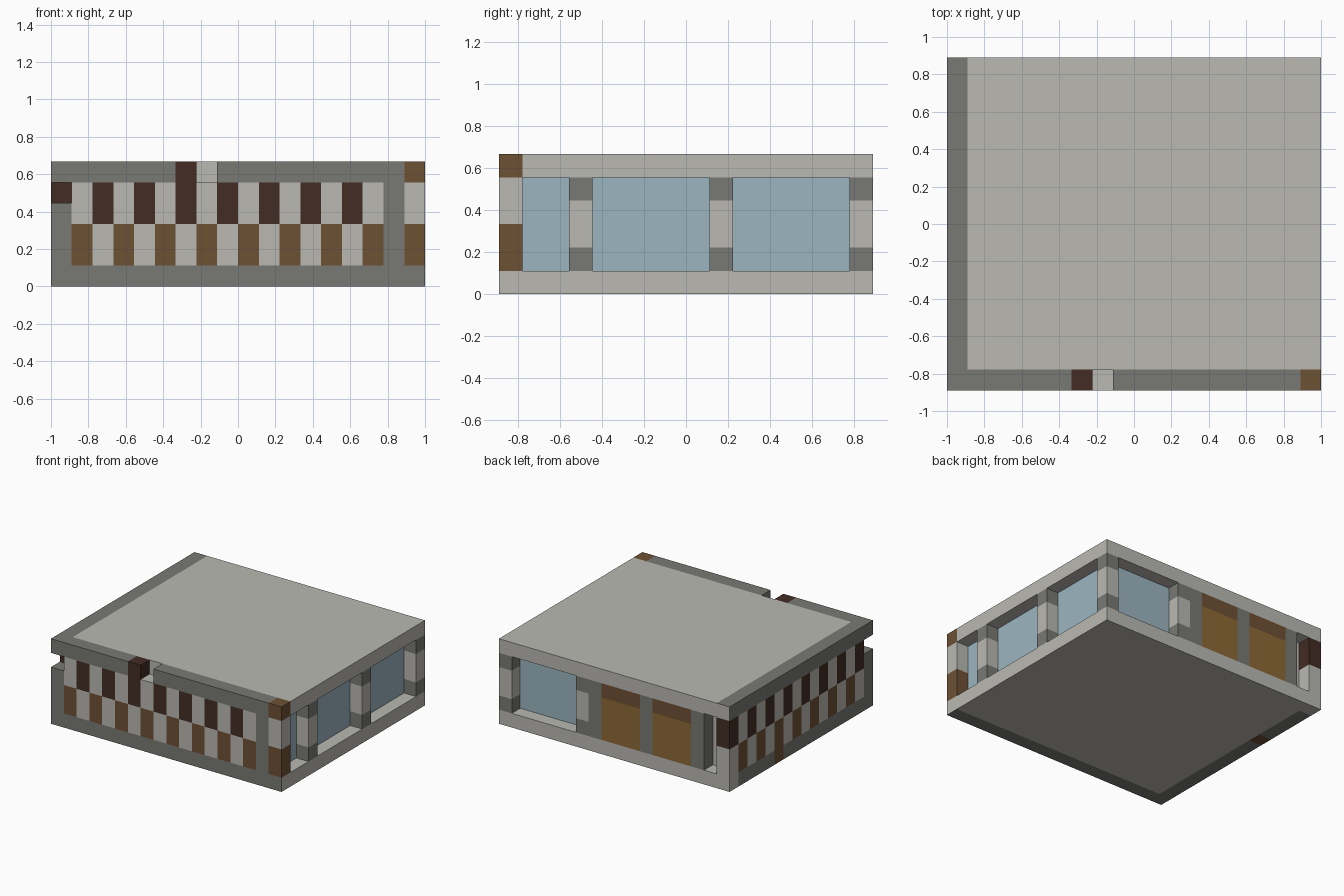
import bpy
import bmesh
from mathutils import Vector

cube = bpy.data.objects.get("Cube")
if cube:
    bpy.data.objects.remove(cube, do_unlink=True)

U = 1 / 9                 # block size
NX, NY, NZ = 18, 16, 6    # building size in blocks


def material(name, rgb):
    m = bpy.data.materials.new(name)
    m.use_nodes = True
    color = (*rgb, 1)
    m.diffuse_color = color
    m.node_tree.nodes["Principled BSDF"].inputs["Base Color"].default_value = color
    return m


light = material("light_stone", (0.49, 0.485, 0.45))
dark = material("dark_stone", (0.19, 0.19, 0.175))
umber = material("dark_wood", (0.056, 0.026, 0.017))
brown = material("brown_wood", (0.155, 0.082, 0.034))
gold = material("golden_wood", (0.27, 0.143, 0.035))
glass = material("pale_blue_glass", (0.33, 0.46, 0.53))


def block(name, mat, x, y, z, side=None, side_mat=None):
    """Box over block ranges; faces looking along 'side' may take a second colour."""
    bm = bmesh.new()
    bmesh.ops.create_cube(bm, size=1)
    for v in bm.verts:
        px, py, pz = (r[0] if c < 0 else r[1] for r, c in zip((x, y, z), v.co))
        v.co = ((px - NX / 2) * U, (py - NY / 2) * U, pz * U)
    me = bpy.data.meshes.new(name)
    me.materials.append(mat)
    if side:
        me.materials.append(side_mat)
        bm.normal_update()
        for f in bm.faces:
            f.material_index = int(f.normal.dot(Vector(side)) > 0.9)
    bm.to_mesh(me)
    bm.free()
    ob = bpy.data.objects.new(name, me)
    bpy.context.collection.objects.link(ob)
    return ob


def cell(n):
    return (n, n + 1)


def pillar(name, i, j):
    """Light pillar with dark foot and head."""
    block(name + "_foot", dark, cell(i), cell(j), (1, 2))
    block(name + "_shaft", light, cell(i), cell(j), (2, 4))
    block(name + "_head", dark, cell(i), cell(j), (4, 5))


EAST, NORTH = (1, 0, 0), (0, 1, 0)
FRONT, LAST_X, LAST_Y = (0, 1), NX - 1, NY - 1

# Floor, inner hall and roof
block("floor_slab", light, (1, NX), (1, NY), (0, 1))
block("inner_hall", light, (1, LAST_X), (1, LAST_Y), (1, 5))
block("roof_slab", light, (1, NX), (1, NY), (5, 6))

# Dark edging of the floor, broken by one brown block
block("front_floor_edge", dark, (0, NX), FRONT, (0, 1), EAST, light)
block("side_floor_edge_front", dark, (0, 1), (1, 10), (0, 1))
block("side_floor_brown_block", brown, (0, 1), (10, 11), (0, 1))
block("side_floor_edge_back", dark, (0, 1), (11, 15), (0, 1))
block("floor_corner", light, (0, 1), (15, 16), (0, 1))

# Dark edging of the roof, with a dark wood block, a notch and a brown corner
block("front_roof_edge_long", dark, (8, LAST_X), FRONT, (5, 6))
block("front_roof_edge_short", dark, (0, 6), FRONT, (5, 6))
block("roof_wood_block", umber, (6, 7), FRONT, (5, 6))
block("roof_corner", brown, (LAST_X, NX), FRONT, (5, 6))
block("side_roof_edge", dark, (0, 1), (1, NY), (5, 6), NORTH, light)

# Striped front wall
for i in range(1, 16):
    odd = i % 2 == 1
    block("front_lower_stripe", brown if odd else light, cell(i), FRONT, (1, 3))
    block("front_upper_stripe", light if odd else umber, cell(i), FRONT, (3, 5))

# Striped side wall
for j in range(1, NY):
    odd = j % 2 == 1
    block("side_lower_stripe", light if odd else brown, (0, 1), cell(j), (1, 3))
    block("side_upper_stripe", umber if odd else light, (0, 1), cell(j), (3, 5))

# Front corners: short dark post with a gap above, dark strip, banded post
block("short_corner_post", dark, (0, 1), FRONT, (1, 4))
block("front_dark_strip", dark, (16, 17), FRONT, (1, 5))
block("banded_post_lower", brown, (LAST_X, NX), FRONT, (1, 3))
block("banded_post_upper", light, (LAST_X, NX), FRONT, (3, 5))

# Pillars between the recessed windows
for j in (3, 9, LAST_Y):
    pillar("side_pillar", LAST_X, j)
pillar("back_pillar", 11, LAST_Y)

# Window panes on the inner hall
PANE = 0.06
for span in ((1, 3), (4, 9), (10, 15)):
    block("side_window", glass, (LAST_X, LAST_X + PANE), span, (1, 5))
block("back_window", glass, (12, LAST_X), (LAST_Y, LAST_Y + PANE), (1, 5))

# Two doors in dark frames at the back
for i in (2, 6, 10):
    block("door_frame", dark, cell(i), cell(LAST_Y), (1, 5))
for i in (3, 7):
    block("door_leaf", gold, (i, i + 3), cell(LAST_Y), (1, 4))
    block("door_lintel", brown, (i, i + 3), cell(LAST_Y), (4, 5))
